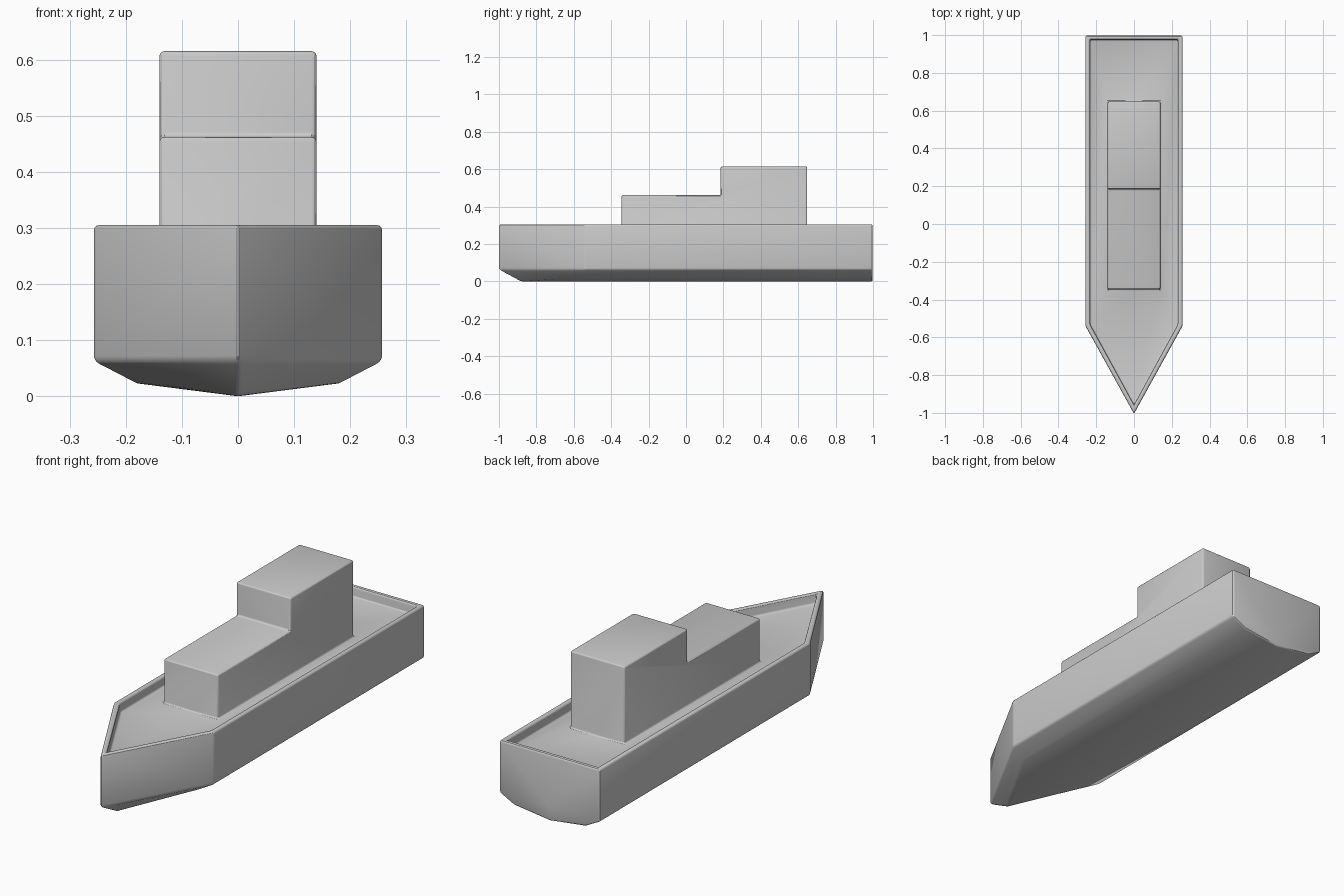
import bpy, bmesh

if "Cube" in bpy.data.objects:
    bpy.data.objects.remove(bpy.data.objects["Cube"])


def new_object(name, bm):
    bmesh.ops.recalc_face_normals(bm, faces=bm.faces[:])
    mesh = bpy.data.meshes.new(name)
    bm.to_mesh(mesh)
    bm.free()
    ob = bpy.data.objects.new(name, mesh)
    bpy.context.collection.objects.link(ob)
    return ob


def half_ring(bow, shoulder, stern, width, z):
    return [(0, bow, z), (width, shoulder, z), (width, stern, z), (0, stern, z)]


# Half hull: stacked rings from the recessed deck, over the rim, to the keel
rings = [
    half_ring(-0.957, -0.53, 0.975, 0.233, 0.258),   # deck
    half_ring(-0.957, -0.53, 0.975, 0.233, 0.305),   # inner rim
    half_ring(-1.005, -0.54, 0.998, 0.257, 0.305),   # outer rim
    half_ring(-1.005, -0.54, 0.998, 0.257, 0.063),   # upper chine
    [(0, -0.89, 0), (0.18, -0.56, 0.023), (0.18, 0.998, 0.023), (0, 0.998, 0)],
]
bm = bmesh.new()
loops = [[bm.verts.new(p) for p in ring] for ring in rings]
for a, b in zip(loops, loops[1:]):
    for i in range(3):
        bm.faces.new((a[i], a[i + 1], b[i + 1], b[i]))
bm.faces.new(loops[0])
bm.faces.new(loops[-1])
hull = new_object("hull", bm)
hull.modifiers.new("mirror", 'MIRROR').use_clip = True

# Stepped deckhouse: side profile extruded across the beam
profile = [(-0.345, 0.22), (0.648, 0.22), (0.648, 0.615),
           (0.185, 0.615), (0.185, 0.462), (-0.345, 0.462)]
bm = bmesh.new()
side = bm.faces.new([bm.verts.new((-0.14, y, z)) for y, z in profile])
ext = bmesh.ops.extrude_face_region(bm, geom=[side])["geom"]
bmesh.ops.translate(bm, vec=(0.28, 0, 0),
                    verts=[v for v in ext if isinstance(v, bmesh.types.BMVert)])
house = new_object("deckhouse", bm)
house.hide_render = True

# Join into one solid and round the edges, including the foot of the house
union = hull.modifiers.new("join_house", 'BOOLEAN')
union.operation = 'UNION'
union.solver = 'EXACT'
union.object = house
bevel = hull.modifiers.new("soft_edges", 'BEVEL')
bevel.width = 0.009
bevel.segments = 3
bevel.limit_method = 'ANGLE'
bevel.angle_limit = 0.42
bevel.use_clamp_overlap = False

bpy.ops.object.select_all(action='DESELECT')
hull.select_set(True)
bpy.context.view_layer.objects.active = hull
bpy.ops.object.convert(target='MESH')
bpy.data.objects.remove(house)
hull.name = "ship_hull_and_deckhouse"
bpy.ops.object.shade_smooth_by_angle(angle=0.5)
